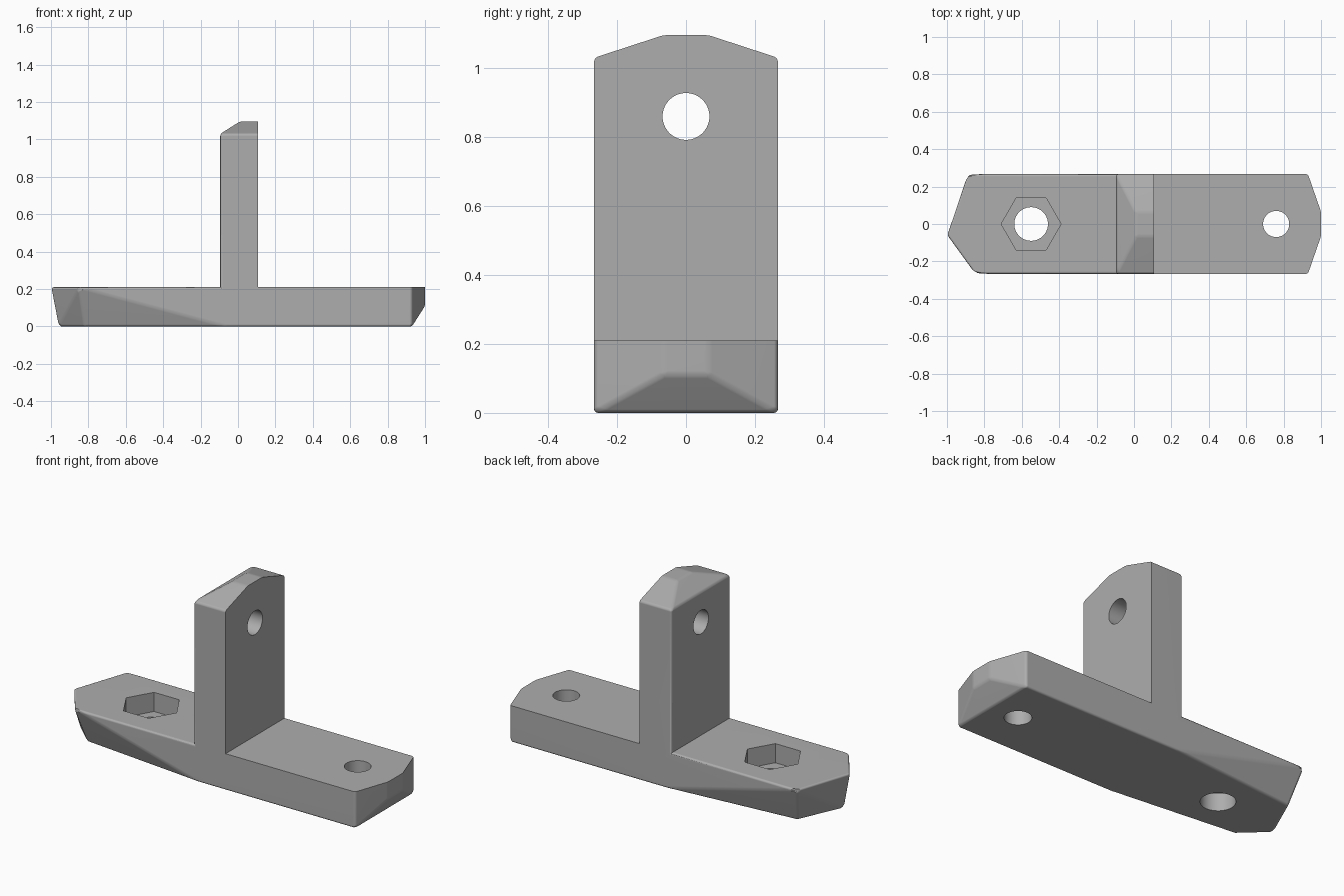
import bpy, bmesh, math
from mathutils import Matrix, Vector

if "Cube" in bpy.data.objects:
    bpy.data.objects.remove(bpy.data.objects["Cube"])

grey = bpy.data.materials.new("plain_grey")
grey.diffuse_color = (0.42, 0.42, 0.42, 1)
grey.use_nodes = True
grey.node_tree.nodes["Principled BSDF"].inputs["Base Color"].default_value = grey.diffuse_color


def add_object(name, bm):
    bmesh.ops.recalc_face_normals(bm, faces=bm.faces[:])
    mesh = bpy.data.meshes.new(name)
    bm.to_mesh(mesh)
    bm.free()
    mesh.materials.append(grey)
    ob = bpy.data.objects.new(name, mesh)
    bpy.context.collection.objects.link(ob)
    return ob


def faceted_block(name, points, stays_sharp, split_x=None):
    """Convex block with softened edges, except where stays_sharp(edge)."""
    bm = bmesh.new()
    for p in points:
        bm.verts.new(p)
    bmesh.ops.convex_hull(bm, input=bm.verts[:])
    bmesh.ops.dissolve_limit(bm, angle_limit=math.radians(2),
                             verts=bm.verts[:], edges=bm.edges[:])
    if split_x is not None:
        bmesh.ops.bisect_plane(bm, geom=bm.verts[:] + bm.edges[:] + bm.faces[:],
                               plane_co=(split_x, 0, 0), plane_no=(1, 0, 0))
    bmesh.ops.recalc_face_normals(bm, faces=bm.faces[:])
    soft = [e for e in bm.edges
            if e.calc_face_angle(0) > math.radians(8) and not stays_sharp(e)]
    bmesh.ops.bevel(bm, geom=soft, offset=0.012, segments=3, profile=0.5,
                    affect='EDGES', clamp_overlap=True)
    return add_object(name, bm)


def prism(name, sides, radius, centre, depth, along_x=False):
    bm = bmesh.new()
    turn = Matrix.Rotation(math.pi / 2, 4, 'Y') if along_x else Matrix.Identity(4)
    # bmesh cones start on the y axis, so a quarter turn puts a corner on x
    turn = turn @ Matrix.Rotation(math.pi / 2, 4, 'Z')
    bmesh.ops.create_cone(bm, cap_ends=True, segments=sides, radius1=radius,
                          radius2=radius, depth=depth,
                          matrix=Matrix.Translation(centre) @ turn)
    ob = add_object(name, bm)
    ob.hide_render = True
    return ob


def combine(target, other, operation):
    mod = target.modifiers.new("combine", 'BOOLEAN')
    mod.operation, mod.solver, mod.object = operation, 'EXACT', other
    bpy.context.view_layer.objects.active = target
    bpy.ops.object.modifier_apply(modifier=mod.name)
    bpy.data.objects.remove(other)


W, T = 0.267, 0.21      # half width, base thickness

# base: tapered left end, chamfered right end
base_points = [(-1, -0.06, T), (-0.89, W, T), (-0.85, -W, T),
               (-0.96, -0.06, 0), (-0.845, 0.197, 0), (-0.82, -0.19, 0)]
for s in (-1, 1):
    base_points += [(-0.06, s * W, 0), (0.93, s * W, 0), (0.93, s * W, T),
                    (1, s * 0.065, 0.11), (1, s * 0.065, T)]
bracket = faceted_block(
    "bracket", base_points,
    lambda e: all(v.co.z > T - 1e-4 and v.co.x > -1e-4 for v in e.verts), split_x=0)

# upright plate with a peaked top
plate_points = []
for s in (-1, 1):
    plate_points += [(x, s * W, z) for x in (-0.095, 0.108) for z in (0.1, 1.03)]
    plate_points += [(0.01, s * 0.065, 1.096), (0.108, s * 0.065, 1.096)]
plate = faceted_block(
    "upright_plate", plate_points,
    lambda e: all(v.co.x > 0.107 for v in e.verts) or all(v.co.z < 0.11 for v in e.verts))
combine(bracket, plate, 'UNION')

# holes and hexagonal nut pocket
for cutter in (
    prism("upright_hole", 48, 0.068, Vector((0, 0, 0.86)), 1, True),
    prism("small_hole", 48, 0.07, Vector((0.76, 0, 0.1)), 1),
    prism("large_hole", 48, 0.09, Vector((-0.55, 0, 0.1)), 1),
    prism("nut_pocket", 6, 0.16, Vector((-0.55, 0, 0.2)), 0.2),
):
    combine(bracket, cutter, 'DIFFERENCE')

# soft rounded edges, flat faces
bpy.ops.object.select_all(action='DESELECT')
bracket.select_set(True)
bpy.context.view_layer.objects.active = bracket
bpy.ops.object.shade_smooth_by_angle(angle=math.radians(35))
weighted = bracket.modifiers.new("flat_faces", 'WEIGHTED_NORMAL')
weighted.keep_sharp = True
